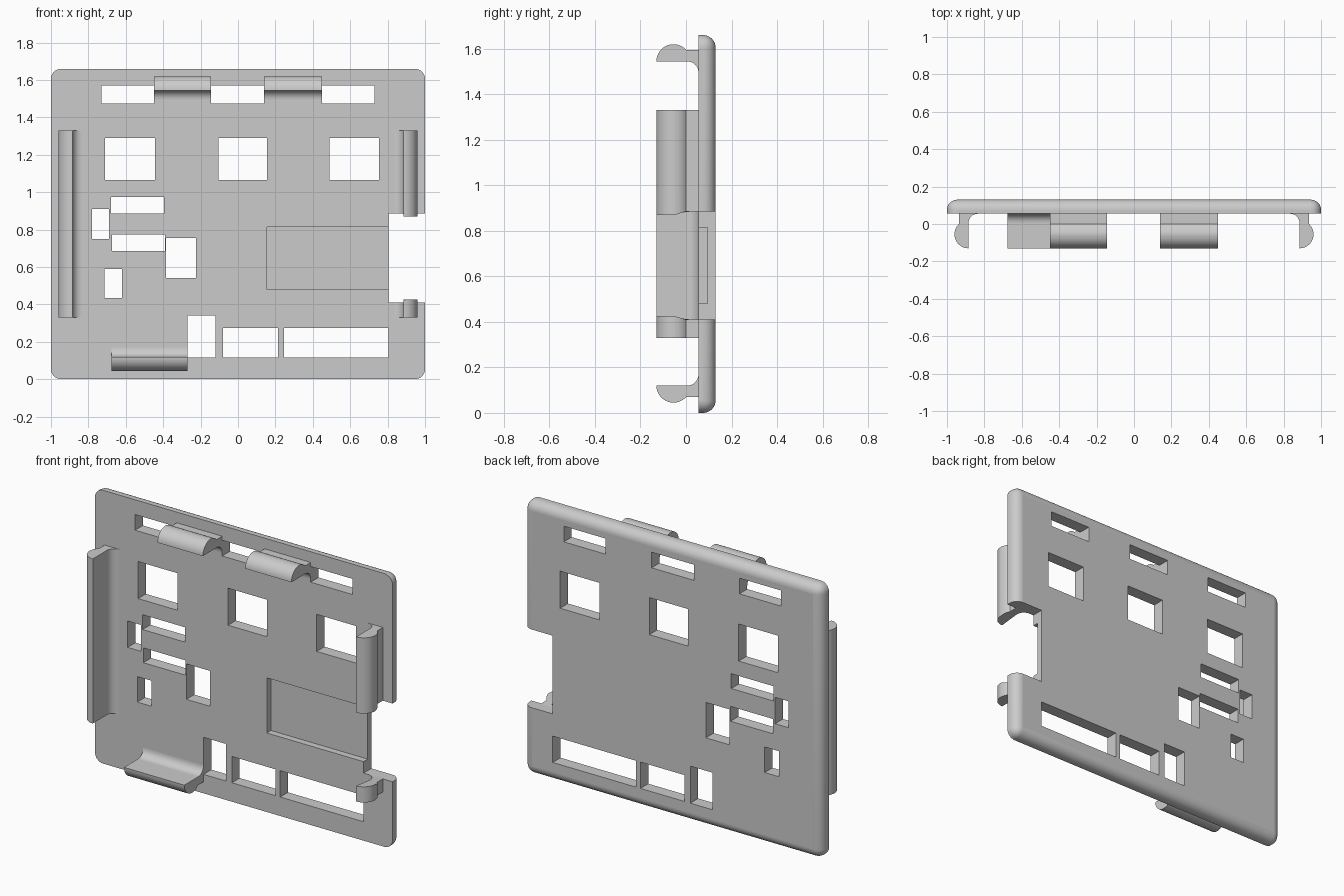
import bpy, bmesh, math
from mathutils import Vector

old = bpy.data.objects.get("Cube")
if old:
    bpy.data.objects.remove(old, do_unlink=True)

# Single plastic colour
grey = bpy.data.materials.new("grey plastic")
grey.use_nodes = True
COLOUR = (0.6, 0.6, 0.6, 1)
grey.diffuse_color = COLOUR
grey.node_tree.nodes["Principled BSDF"].inputs["Base Color"].default_value = COLOUR

FRONT, BACK, HEIGHT = 0.055, 0.13, 1.66


def add_box(bm, x0, x1, y0, y1, z0, z1):
    verts = bmesh.ops.create_cube(bm, size=1)["verts"]
    for v in verts:
        v.co = Vector((x1 if v.co.x > 0 else x0,
                       y1 if v.co.y > 0 else y0,
                       z1 if v.co.z > 0 else z0))


def make_object(name, bm):
    bmesh.ops.recalc_face_normals(bm, faces=bm.faces[:])
    mesh = bpy.data.meshes.new(name)
    bm.to_mesh(mesh)
    bm.free()
    mesh.materials.append(grey)
    obj = bpy.data.objects.new(name, mesh)
    bpy.context.collection.objects.link(obj)
    return obj


def activate(obj):
    bpy.ops.object.select_all(action="DESELECT")
    obj.select_set(True)
    bpy.context.view_layer.objects.active = obj


def shade(obj):
    """Smooth the curves, keep the axis-aligned faces flat."""
    activate(obj)
    bpy.ops.object.shade_smooth_by_angle(angle=math.radians(35))
    for p in obj.data.polygons:
        if max(abs(c) for c in p.normal) > 0.9995:
            p.use_smooth = False


def cut(obj, boxes, depth0, depth1):
    bm = bmesh.new()
    for x0, x1, z0, z1 in boxes:
        add_box(bm, x0, x1, depth0, depth1, z0, z1)
    cutter = make_object("cutter", bm)
    cutter.hide_render = True
    mod = obj.modifiers.new("cut", "BOOLEAN")
    mod.operation, mod.solver, mod.object = "DIFFERENCE", "EXACT", cutter
    activate(obj)
    bpy.ops.object.modifier_apply(modifier=mod.name)
    bpy.data.objects.remove(cutter, do_unlink=True)


# Back plate: rounded corners and a rounded rear rim
bm = bmesh.new()
add_box(bm, -1, 1, FRONT, BACK, 0, HEIGHT)
rounded = [e for e in bm.edges if max(v.co.y for v in e.verts) > 0.1]
bmesh.ops.bevel(bm, geom=rounded, offset=0.055, segments=8, profile=0.5,
                affect="EDGES", clamp_overlap=True)
plate = make_object("back_plate", bm)

# Openings through the plate: x0, x1, z0, z1
openings = [(x0, x1, 1.475, 1.57) for x0, x1 in
            ((-0.73, -0.45), (-0.145, 0.14), (0.45, 0.73))]
openings += [(x0, x1, 1.065, 1.29) for x0, x1 in
             ((-0.71, -0.445), (-0.105, 0.155), (0.49, 0.755))]
openings += [
    (-0.68, -0.395, 0.885, 0.975),
    (-0.78, -0.69, 0.75, 0.91),
    (-0.675, -0.39, 0.685, 0.775),
    (-0.385, -0.225, 0.54, 0.755),
    (-0.715, -0.62, 0.435, 0.59),
    (-0.27, -0.12, 0.115, 0.34),
    (-0.08, 0.215, 0.115, 0.275),
    (0.245, 0.805, 0.115, 0.275),
    (0.805, 1.1, 0.41, 0.885),      # side notch
]
cut(plate, openings, -0.1, 0.3)
# Shallow card recess that opens into the notch
cut(plate, [(0.155, 0.85, 0.48, 0.815)], -0.1, 0.095)
shade(plate)


def clip_profile():
    """Hook section as (y, distance outward from the held board edge)."""
    r, cy, neck, fillet = 0.075, -0.055, 0.05, 0.05
    root = FRONT + 0.01
    end = math.asin(neck / r)
    pts = []
    for i in range(17):
        a = math.pi + (end - math.pi) * i / 16
        pts.append((cy + r * math.cos(a), r * math.sin(a)))
    pts += [(root, neck), (root, -fillet)]
    for i in range(9):
        a = math.pi / 2 * i / 8
        pts.append((FRONT - fillet + fillet * math.cos(a),
                    -fillet + fillet * math.sin(a)))
    return pts


def make_clip(name, side, edge, a, b, trim_a=0, trim_b=0):
    """Extrude the hook from a to b; trims shorten the neck near the plate."""
    sign = 1 if side in ("top", "left") else -1
    bm = bmesh.new()
    rings = []
    for end, trim in ((a, trim_a), (b, trim_b)):
        ring = []
        for y, h in clip_profile():
            along = end + trim * min(1, max(0, (y + 0.05) / 0.05))
            out = edge + sign * h
            co = (along, y, out) if side in ("top", "bottom") else (out, y, along)
            ring.append(bm.verts.new(co))
        rings.append(ring)
        bm.faces.new(ring)
    n = len(rings[0])
    for i in range(n):
        j = (i + 1) % n
        bm.faces.new((rings[0][i], rings[0][j], rings[1][j], rings[1][i]))
    shade(make_object(name, bm))


# Hooks that grip the board on all four sides
make_clip("top_clip_right", "top", 1.545, -0.45, -0.145)
make_clip("top_clip_left", "top", 1.545, 0.14, 0.45)
make_clip("bottom_clip", "bottom", 0.12, -0.675, -0.27)
make_clip("right_clip", "right", -0.885, 0.33, 1.33)
make_clip("left_clip_upper", "left", 0.885, 0.87, 1.33, trim_a=0.015)
make_clip("left_clip_lower", "left", 0.885, 0.33, 0.425, trim_b=-0.015)
